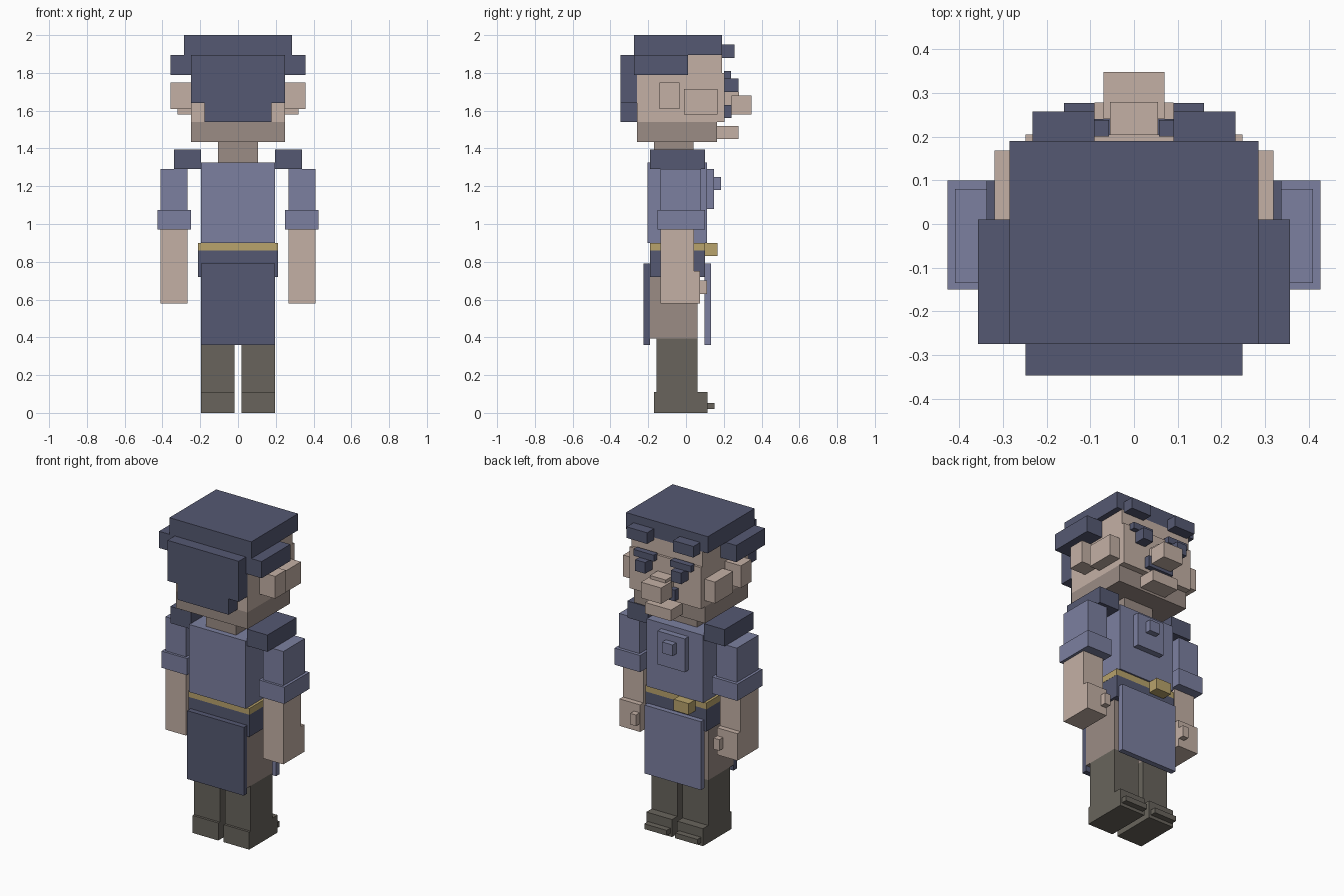
import bpy

old = bpy.data.objects.get("Cube")
if old:
    bpy.data.objects.remove(old, do_unlink=True)


def make_material(name, hex_code):
    """Flat material from an sRGB hex string, stored as linear values."""
    channels = [int(hex_code[i:i + 2], 16) / 255 for i in (0, 2, 4)]
    color = [c / 12.92 if c <= 0.04045 else ((c + 0.055) / 1.055) ** 2.4 for c in channels] + [1]
    mat = bpy.data.materials.new(name)
    mat.use_nodes = True
    mat.diffuse_color = color
    mat.node_tree.nodes["Principled BSDF"].inputs["Base Color"].default_value = color
    return mat


navy = make_material("dark_navy", "555972")
blue = make_material("dusty_blue", "7c80a0")
skin = make_material("skin", "c4b0a5")
shade = make_material("deep_skin", "9b8c85")
boot = make_material("boot_brown", "68645c")
gold = make_material("gold", "b8a36c")


def box(name, mat, x, y, z):
    """Box from (min, max) ranges on each axis."""
    corners = [(a, b, c) for a in x for b in y for c in z]
    faces = [(0, 1, 3, 2), (4, 6, 7, 5), (0, 4, 5, 1), (2, 3, 7, 6), (0, 2, 6, 4), (1, 5, 7, 3)]
    mesh = bpy.data.meshes.new(name)
    mesh.from_pydata(corners, [], faces)
    mesh.materials.append(mat)
    obj = bpy.data.objects.new(name, mesh)
    bpy.context.collection.objects.link(obj)
    return obj


def centered(name, mat, half, y, z):
    return box(name, mat, (-half, half), y, z)


def pair(name, mat, x, y, z):
    """Matching boxes on both sides of the body."""
    box("left_" + name, mat, x, y, z)
    box("right_" + name, mat, (-x[1], -x[0]), y, z)


# Hair
centered("hair_top", navy, 0.285, (-0.275, 0.19), (1.895, 2.0))
centered("hair_sides", navy, 0.357, (-0.275, 0.01), (1.79, 1.895))
centered("hair_back", navy, 0.248, (-0.347, -0.26), (1.64, 1.895))
centered("hair_nape", navy, 0.178, (-0.347, -0.26), (1.54, 1.64))
pair("hair_tuft", navy, (0.09, 0.232), (0.18, 0.258), (1.88, 1.95))

# Head and neck
centered("head", skin, 0.248, (-0.26, 0.19), (1.54, 1.895))
centered("face", skin, 0.248, (0.19, 0.205), (1.54, 1.80))
centered("jaw", shade, 0.248, (-0.26, 0.165), (1.435, 1.54))
centered("neck", shade, 0.105, (-0.17, 0.04), (1.32, 1.435))
pair("ear", skin, (0.248, 0.357), (-0.14, -0.035), (1.61, 1.75))
pair("cheek", skin, (0.248, 0.32), (-0.01, 0.168), (1.58, 1.715))

# Facial features
pair("eyebrow", navy, (0.057, 0.20), (0.2, 0.238), (1.77, 1.81))
pair("eye", navy, (0.09, 0.16), (0.2, 0.277), (1.70, 1.77))
centered("nose_bridge", skin, 0.055, (0.2, 0.28), (1.63, 1.70))
centered("nose", skin, 0.07, (0.24, 0.348), (1.58, 1.68))
centered("moustache", navy, 0.09, (0.2, 0.24), (1.56, 1.63))
centered("chin", skin, 0.09, (0.16, 0.278), (1.45, 1.52))

# Torso and belt
centered("torso", blue, 0.197, (-0.205, 0.11), (0.9, 1.325))
centered("chest_pocket", blue, 0.095, (0.11, 0.148), (1.08, 1.29))
centered("pocket_button", blue, 0.036, (0.148, 0.185), (1.18, 1.25))
centered("belt", gold, 0.213, (-0.19, 0.1), (0.86, 0.9))
box("buckle", gold, (-0.135, -0.03), (0.1, 0.166), (0.83, 0.9))
centered("hips", navy, 0.212, (-0.19, 0.1), (0.72, 0.86))
centered("back_flap", navy, 0.197, (-0.224, -0.19), (0.36, 0.79))
centered("front_flap", blue, 0.197, (0.097, 0.132), (0.36, 0.79))

# Arms
pair("shoulder", navy, (0.195, 0.338), (-0.19, 0.1), (1.29, 1.395))
pair("sleeve", blue, (0.267, 0.41), (-0.135, 0.08), (1.07, 1.29))
pair("cuff", blue, (0.25, 0.427), (-0.15, 0.1), (0.97, 1.075))
pair("forearm", skin, (0.267, 0.41), (-0.135, 0.042), (0.75, 0.97))
pair("hand", skin, (0.267, 0.41), (-0.135, 0.075), (0.58, 0.75))
pair("thumb", skin, (0.27, 0.31), (0.075, 0.112), (0.63, 0.70))

# Legs and boots
pair("thigh", shade, (0.018, 0.197), (-0.19, 0.06), (0.395, 0.72))
pair("boot_shaft", boot, (0.018, 0.197), (-0.155, 0.06), (0.11, 0.395))
pair("boot_foot", boot, (0.018, 0.197), (-0.17, 0.113), (0, 0.11))
pair("boot_toe", boot, (0.03, 0.185), (0.113, 0.15), (0.02, 0.053))
